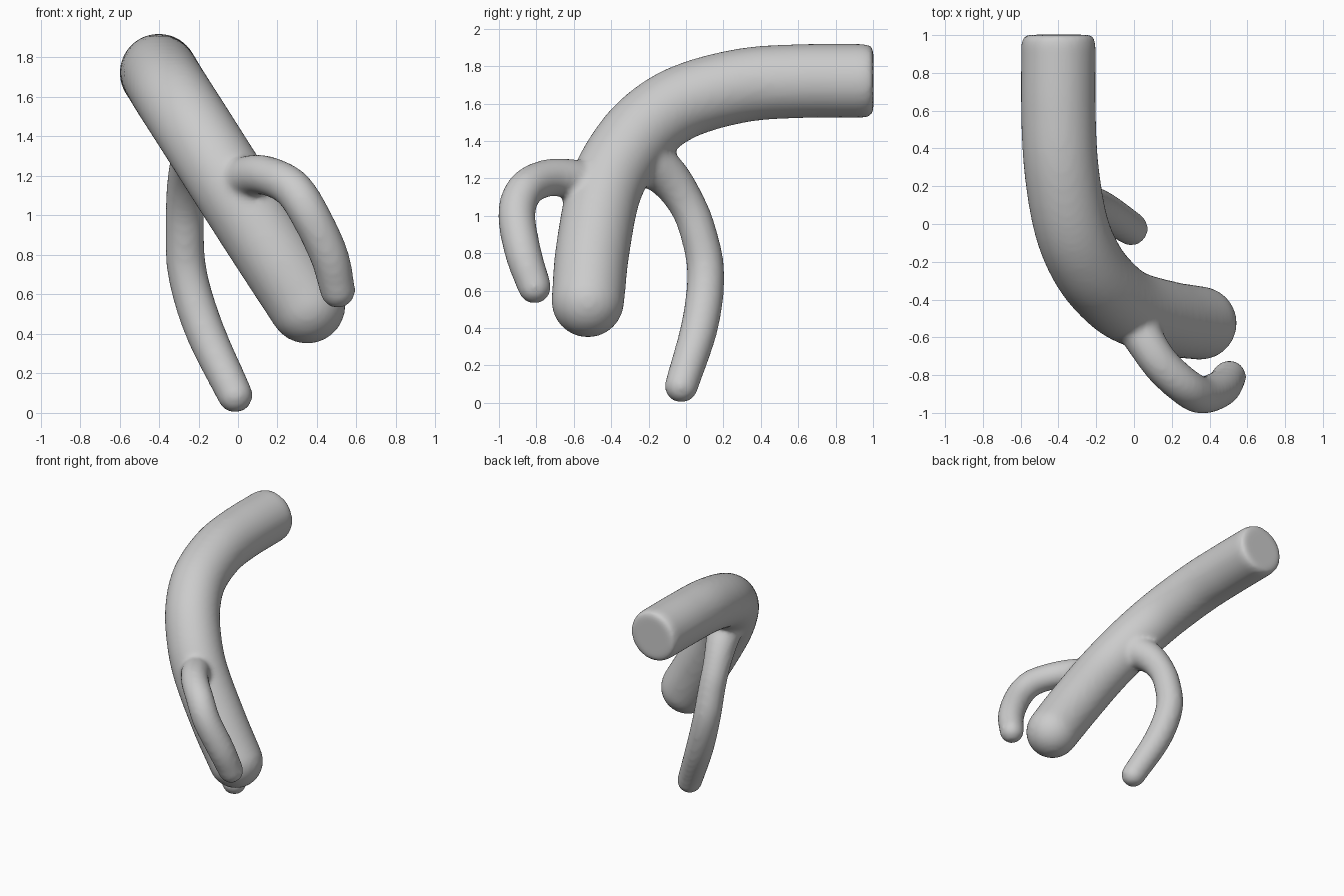
import bpy, bmesh, math
from mathutils import Vector, Matrix

if "Cube" in bpy.data.objects:
    bpy.data.objects.remove(bpy.data.objects["Cube"])

SIDES = 32


def spline(pts, steps=8):
    """Catmull-Rom through (x, y, z, radius) points."""
    p = [Vector(q) for q in pts]
    p = [2 * p[0] - p[1]] + p + [2 * p[-1] - p[-2]]
    out = []
    for i in range(1, len(p) - 2):
        a, b, c, d = p[i - 1:i + 3]
        for s in range(steps):
            t = s / steps
            out.append(0.5 * (2 * b + (c - a) * t + (2 * a - 5 * b + 4 * c - d) * t * t
                              + (3 * b - a - 3 * c + d) * t ** 3))
    return out + [p[-2]]


def add_tube(bm, path):
    """Closed tube swept along the path, with a ball on its last point."""
    centres = [q.to_3d() for q in path]
    rings, normal = [], None
    for i, c in enumerate(centres):
        tan = (centres[min(i + 1, len(path) - 1)] - centres[max(i - 1, 0)]).normalized()
        normal = tan.orthogonal() if normal is None else normal - tan * normal.dot(tan)
        normal.normalize()
        side = tan.cross(normal)
        rings.append([bm.verts.new(c + path[i].w * (math.cos(a) * normal + math.sin(a) * side))
                      for a in (2 * math.pi * k / SIDES for k in range(SIDES))])
    for r0, r1 in zip(rings, rings[1:]):
        for k in range(SIDES):
            j = (k + 1) % SIDES
            bm.faces.new((r0[k], r0[j], r1[j], r1[k]))
    bm.faces.new(rings[0][::-1])
    bm.faces.new(rings[-1])
    bmesh.ops.create_uvsphere(bm, u_segments=SIDES, v_segments=16, radius=path[-1].w,
                              matrix=Matrix.Translation(centres[-1]))


# Thick limb: flat rounded-edge cut at the back, round tip at the front
R = 0.198
limb = spline([(-0.40, 0.95, 1.722, R), (-0.40, 0.6, 1.72, R), (-0.385, 0.3, 1.697, R),
               (-0.335, 0.0, 1.615, R), (-0.255, -0.2, 1.49, R), (-0.15, -0.34, 1.325, R),
               (-0.02, -0.44, 1.12, R), (0.18, -0.50, 0.81, R), (0.35, -0.525, 0.545, 0.195)])
cut = [Vector((-0.40, 1.002, 1.722, 0.172)), Vector((-0.40, 0.99, 1.722, 0.188))]

# Short twig curling down at the front
front_twig = spline([(-0.03, -0.46, 1.15, 0.12), (0.06, -0.62, 1.20, 0.105),
                     (0.15, -0.75, 1.20, 0.10), (0.27, -0.86, 1.14, 0.10),
                     (0.36, -0.905, 1.01, 0.10), (0.46, -0.87, 0.80, 0.098),
                     (0.505, -0.81, 0.62, 0.09)])

# Long twig arching down to the ground at the back
rear_twig = spline([(-0.19, -0.24, 1.32, 0.14), (-0.24, -0.10, 1.21, 0.115),
                    (-0.265, -0.005, 1.08, 0.10), (-0.27, 0.06, 0.93, 0.098),
                    (-0.255, 0.105, 0.70, 0.10), (-0.17, 0.075, 0.42, 0.10),
                    (-0.015, -0.025, 0.09, 0.09)])

bm = bmesh.new()
for path in (cut + limb, front_twig, rear_twig):
    add_tube(bm, path)
mesh = bpy.data.meshes.new("forked_branch")
bm.to_mesh(mesh)
bm.free()
branch = bpy.data.objects.new("forked_branch", mesh)
bpy.context.collection.objects.link(branch)

# Fuse the tubes into one skin and soften the forks
remesh = branch.modifiers.new("fuse", 'REMESH')
remesh.mode = 'VOXEL'
remesh.voxel_size = 0.018
remesh.use_smooth_shade = True
smooth = branch.modifiers.new("soften", 'SMOOTH')
smooth.factor = 0.5
smooth.iterations = 10
